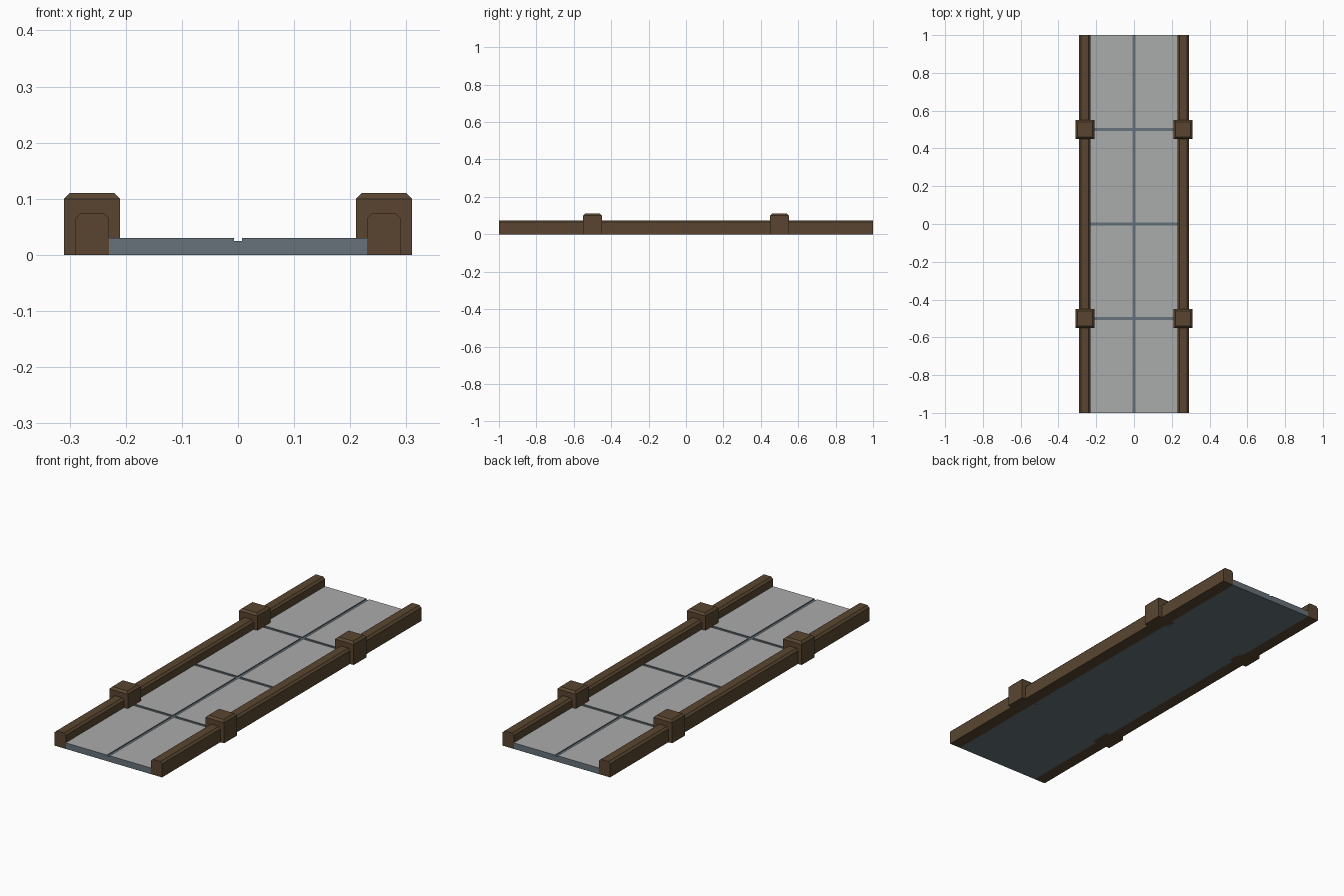
import bpy
import bmesh
from mathutils import Matrix

if "Cube" in bpy.data.objects:
    bpy.data.objects.remove(bpy.data.objects["Cube"])


def material(name, color):
    mat = bpy.data.materials.new(name)
    mat.use_nodes = True
    mat.diffuse_color = (*color, 1)
    bsdf = mat.node_tree.nodes["Principled BSDF"]
    bsdf.inputs["Base Color"].default_value = (*color, 1)
    bsdf.inputs["Roughness"].default_value = 0.9
    return mat


WOOD = material("dark brown wood", (0.10, 0.06, 0.03))
SLATE = material("slate grey stone", (0.135, 0.17, 0.195))
PALE = material("pale grey paving", (0.40, 0.41, 0.405))


def block(name, low, high, mats, chamfer=0, ends=True, pale_top=False):
    """Box between two corners, with optional chamfers around its top."""
    size = [b - a for a, b in zip(low, high)]
    centre = [(a + b) / 2 for a, b in zip(low, high)]
    bm = bmesh.new()
    bmesh.ops.create_cube(bm, size=1, matrix=Matrix.Translation(centre) @ Matrix.Diagonal((*size, 1)))
    if chamfer:
        edges = [e for e in bm.edges
                 if all(v.co.z > centre[2] for v in e.verts)
                 and (ends or abs(e.verts[0].co.y - e.verts[1].co.y) > chamfer)]
        bmesh.ops.bevel(bm, geom=edges, offset=chamfer, segments=1, affect="EDGES")
    bm.normal_update()
    if pale_top:
        for face in bm.faces:
            face.material_index = int(face.normal.z > 0.5)
    mesh = bpy.data.meshes.new(name)
    bm.to_mesh(mesh)
    bm.free()
    for mat in mats:
        mesh.materials.append(mat)
    obj = bpy.data.objects.new(name, mesh)
    bpy.context.collection.objects.link(obj)
    return obj


# Walkway bed
HALF = 0.23
BED = 0.025
GAP = 0.0075
block("walkway_bed", (-HALF, -1, 0), (HALF, 1, BED), [SLATE])

# Paving slabs, two columns of four, parted by narrow grooves
for row in range(4):
    y0 = -1 + row * 0.5
    start = y0 if row == 0 else y0 + GAP
    end = y0 + 0.5 if row == 3 else y0 + 0.5 - GAP
    for side, x0, x1 in (("right", -HALF, -GAP), ("left", GAP, HALF)):
        block(f"paving_slab_{side}_{row + 1}", (x0, start, BED), (x1, end, 0.03),
              [SLATE, PALE], pale_top=True)

# Side rails and their posts
for side, s in (("right", -1), ("left", 1)):
    x = 0.26 * s
    block(f"rail_{side}", (x - 0.03, -1, 0), (x + 0.03, 1, 0.075), [WOOD], 0.01, ends=False)
    for end, y in (("front", -0.5), ("back", 0.5)):
        block(f"post_{side}_{end}", (x - 0.05, y - 0.05, 0), (x + 0.05, y + 0.05, 0.11), [WOOD], 0.01)
